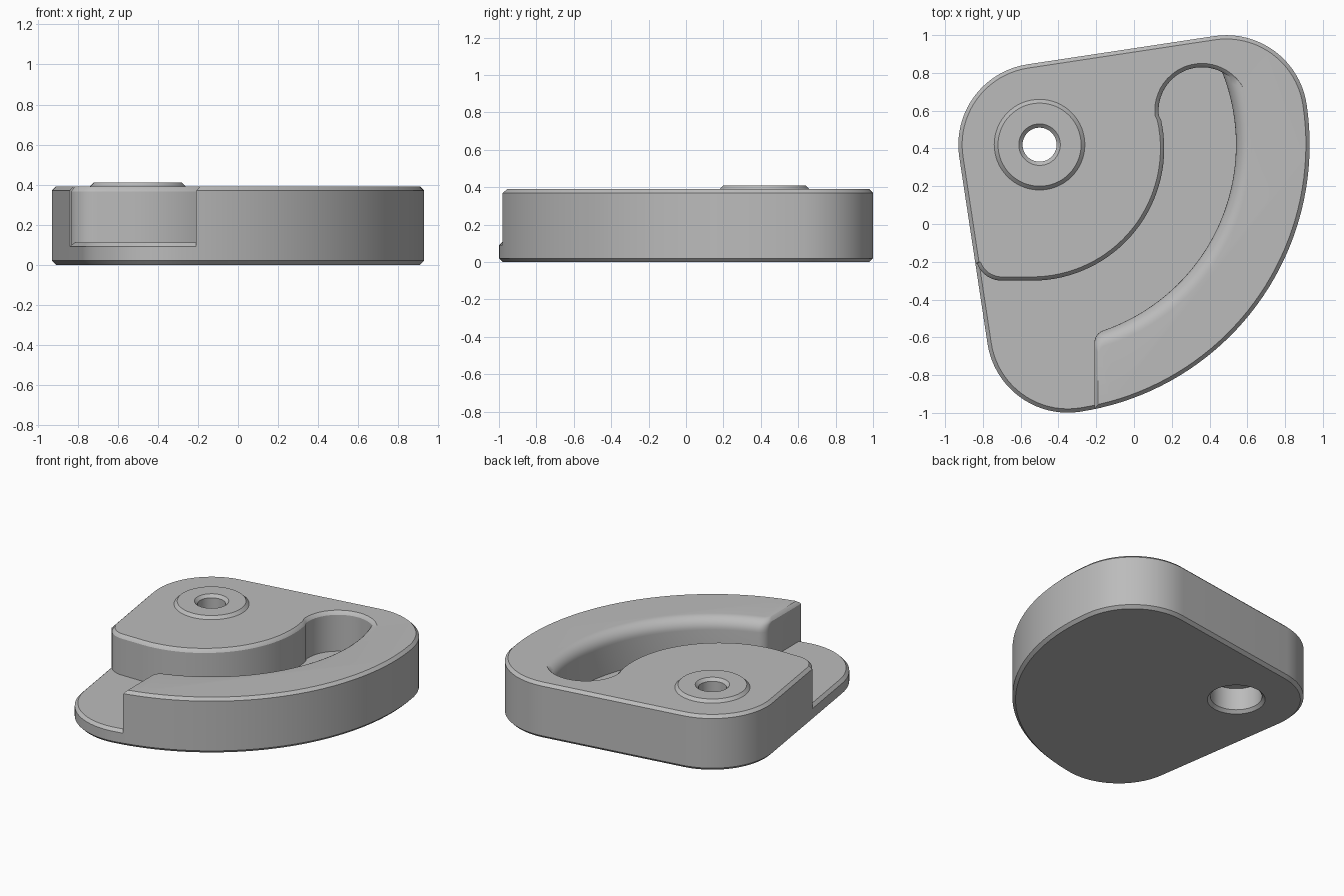
import bpy, bmesh
from math import sin, cos, pi, radians, sqrt, acos, atan2, degrees

if "Cube" in bpy.data.objects:
    bpy.data.objects.remove(bpy.data.objects["Cube"], do_unlink=True)

grey = bpy.data.materials.new("plain grey")
grey.use_nodes = True
GREY = (0.5, 0.5, 0.5, 1)
grey.diffuse_color = GREY
grey.node_tree.nodes["Principled BSDF"].inputs["Base Color"].default_value = GREY

PIVOT = (-0.5, 0.42)
TILT = 8.6          # the whole sector is turned by this angle
CH = 0.02           # edge chamfer
FLOOR, TOP = 0.11, 0.39


def arc(c, r, a0, a1, n):
    """Points on an arc, angles in degrees."""
    return [(c[0] + r * cos(radians(a0 + (a1 - a0) * i / n)),
             c[1] + r * sin(radians(a0 + (a1 - a0) * i / n))) for i in range(n + 1)]


def loft(name, levels):
    """Closed solid through matching outlines; levels = [(z, points)]."""
    bm = bmesh.new()
    rings = [[bm.verts.new((x, y, z)) for x, y in pts] for z, pts in levels]
    n = len(rings[0])
    for lo, hi in zip(rings, rings[1:]):
        for i in range(n):
            j = (i + 1) % n
            bm.faces.new((lo[i], lo[j], hi[j], hi[i]))
    bm.faces.new(rings[0][::-1])
    bm.faces.new(rings[-1])
    bmesh.ops.recalc_face_normals(bm, faces=bm.faces)
    mesh = bpy.data.meshes.new(name)
    bm.to_mesh(mesh)
    bm.free()
    mesh.materials.append(grey)
    ob = bpy.data.objects.new(name, mesh)
    bpy.context.collection.objects.link(ob)
    return ob


def activate(ob):
    bpy.ops.object.select_all(action='DESELECT')
    ob.select_set(True)
    bpy.context.view_layer.objects.active = ob


def cut(ob, cutter):
    mod = ob.modifiers.new("cut", 'BOOLEAN')
    mod.operation = 'DIFFERENCE'
    mod.solver = 'EXACT'
    mod.object = cutter
    activate(ob)
    bpy.ops.object.modifier_apply(modifier=mod.name)


def sector(inset=0.0):
    """Rounded quarter sector around the pivot."""
    r = 0.43 - inset
    right = arc(PIVOT, 1, TILT, TILT, 1)[0]
    front = arc(PIVOT, 1, TILT - 90, TILT - 90, 1)[0]
    pts = arc(PIVOT, r, TILT + 90, TILT + 180, 20)
    pts += arc(front, r, TILT + 180, TILT + 270, 20)
    pts += arc(PIVOT, 1 + r, TILT - 90, TILT, 40)[1:-1]
    pts += arc(right, r, TILT, TILT + 90, 20)
    return pts


def pocket(out, lip_r):
    """Curved slot, open at the front left; out grows it, lip_r is its outer wall."""
    hub, end = (-0.54, 0.40), (0.36, 0.60)
    end_r = 0.23 + out
    blend = degrees(atan2(end[1] - hub[1], end[0] - hub[0]))
    # island wall and its rounded corner
    pts = arc(hub, 0.70 - out, blend, -90, 32)
    pts += arc((-0.70, -0.16), 0.14 - out, -90, -160, 10)
    # open side
    pts += [(-1.3, pts[-1][1]), (-1.3, -1.3), (-0.21 + out, -1.3)]
    # rounded tip of the lip
    tip_r = 0.07 - out
    tip_x = -0.14
    tip_y = PIVOT[1] - sqrt((lip_r + tip_r) ** 2 - (tip_x - PIVOT[0]) ** 2)
    toward = degrees(atan2(PIVOT[1] - tip_y, PIVOT[0] - tip_x))
    pts += arc((tip_x, tip_y), tip_r, 180, toward, 8)
    # lip wall up to the round end of the slot
    dx, dy = end[0] - PIVOT[0], end[1] - PIVOT[1]
    d = sqrt(dx * dx + dy * dy)
    meet = degrees(atan2(dy, dx) + acos((d * d + lip_r ** 2 - end_r ** 2) / (2 * d * lip_r)))
    wall = arc(PIVOT, lip_r, toward - 180, meet, 40)
    pts += wall[1:]
    x, y = wall[-1]
    start = degrees(atan2(y - end[1], x - end[0]))
    pts += arc(end, end_r, start, blend + 180, 24)[1:-1]
    return pts


def circle(r):
    return arc(PIVOT, r, 0, 360, 64)[:-1]


# Main parts
base_plate = loft("base_plate", [(0, sector(CH)), (CH, sector()),
                                 (FLOOR - CH, sector()), (FLOOR, sector(CH))])
upper_body = loft("upper_body", [(FLOOR - CH, sector()), (TOP - CH, sector()),
                                 (TOP, sector(CH))])
pivot_boss = loft("pivot_boss", [(TOP - CH, circle(0.24)), (TOP, circle(0.24)),
                                 (TOP + CH, circle(0.22))])

# Slot with chamfered edges and a large round on the lip
LIP, ROUND = 1.04, 0.08
levels = [(0, pocket(0, LIP))]
for i in range(9):
    a = pi / 2 * i / 8
    z = TOP - ROUND + ROUND * sin(a)
    levels.append((z, pocket(max(0, z - TOP + CH), LIP + ROUND * (1 - cos(a)))))
levels.append((0.5, levels[-1][1]))
slot_cutter = loft("slot_cutter", levels)
cut(upper_body, slot_cutter)

# Stepped pivot hole, wider underneath
hole = [(-0.05, 0.235), (0, 0.185), (CH, 0.165), (0.175, 0.165), (0.175, 0.09),
        (TOP, 0.09), (TOP + CH, 0.11), (0.45, 0.15)]
hole_cutter = loft("hole_cutter", [(z, circle(r)) for z, r in hole])
for part in (base_plate, upper_body, pivot_boss):
    cut(part, hole_cutter)

for helper in (slot_cutter, hole_cutter):
    bpy.data.objects.remove(helper, do_unlink=True)

for part in (base_plate, upper_body, pivot_boss):
    activate(part)
    bpy.ops.object.shade_smooth_by_angle(angle=radians(30))
